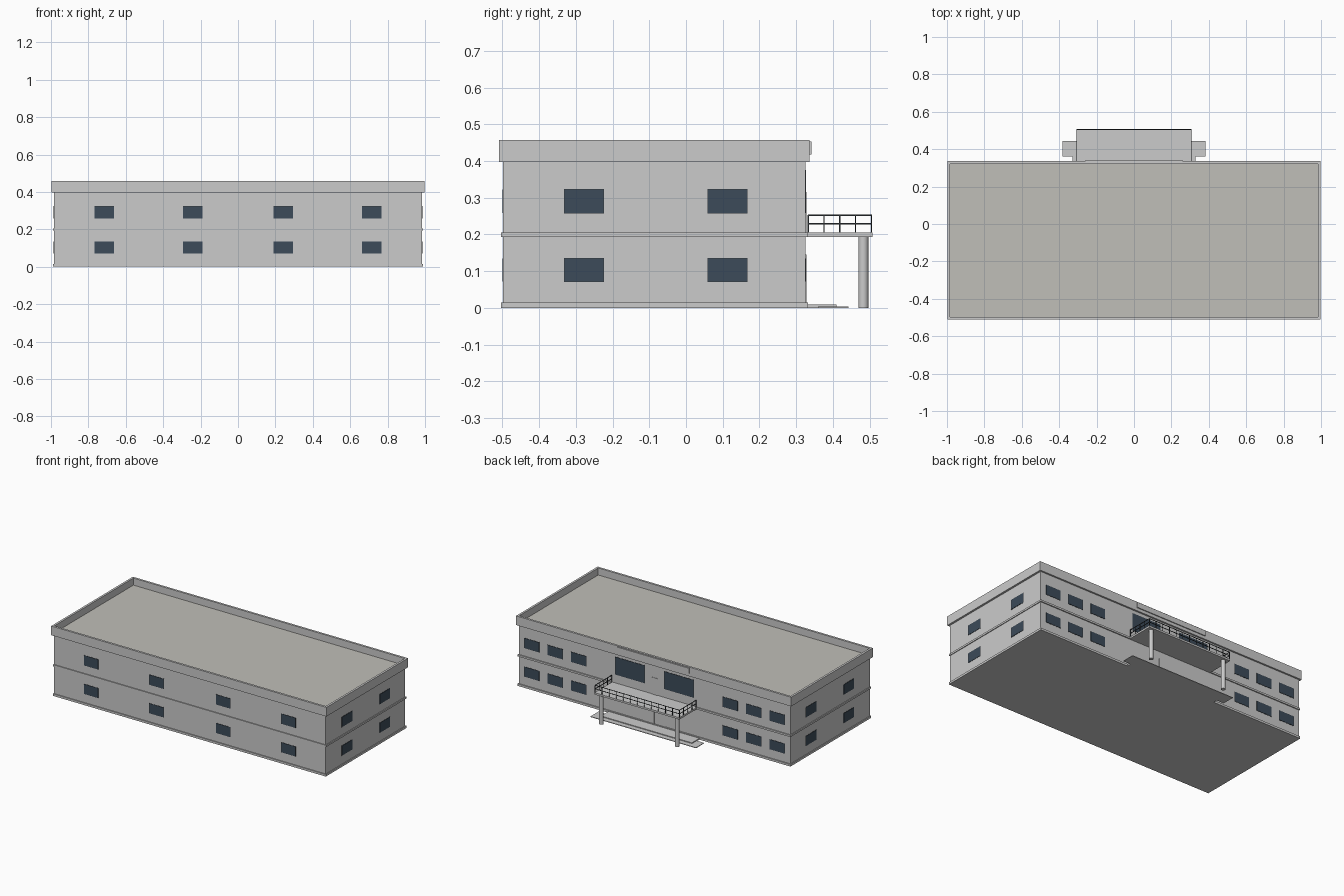
import bpy, bmesh
from mathutils import Matrix, Vector

if "Cube" in bpy.data.objects:
    bpy.data.objects.remove(bpy.data.objects["Cube"])


def mat(name, rgb):
    m = bpy.data.materials.new(name)
    m.diffuse_color = (*rgb, 1)
    m.use_nodes = True
    m.node_tree.nodes["Principled BSDF"].inputs["Base Color"].default_value = m.diffuse_color
    return m


GLASS = mat("glass_blue", (0.045, 0.07, 0.1))
ROOF = mat("roof_beige", (0.53, 0.52, 0.48))
DARK = mat("rail_dark", (0.03, 0.035, 0.04))


def boxes(name, spans, material=None):
    """One object made of boxes given as (x0, x1, y0, y1, z0, z1)."""
    bm = bmesh.new()
    for x0, x1, y0, y1, z0, z1 in spans:
        c = Vector((x0 + x1, y0 + y1, z0 + z1)) / 2
        s = Matrix.Diagonal((abs(x1 - x0), abs(y1 - y0), abs(z1 - z0), 1))
        bmesh.ops.create_cube(bm, size=1, matrix=Matrix.Translation(c) @ s)
    me = bpy.data.meshes.new(name)
    bm.to_mesh(me)
    bm.free()
    ob = bpy.data.objects.new(name, me)
    bpy.context.collection.objects.link(ob)
    if material:
        me.materials.append(material)
    return ob


# Main block, plinth and floor band
boxes("walls", [(-0.985, 0.985, -0.498, 0.325, 0.0, 0.4)])
boxes("plinth", [(-0.99, 0.99, -0.504, 0.332, 0.0, 0.014)])
boxes("floor_band", [(-0.99, 0.99, -0.504, 0.332, 0.193, 0.205)])

# Roof slab with coloured deck and parapet ring
X, YF, YB, T = 0.998, -0.51, 0.336, 0.014
boxes("roof_slab", [(-X, X, YF, YB, 0.398, 0.41)])
boxes("roof_deck", [(-X + T, X - T, YF + T, YB - T, 0.409, 0.412)], ROOF)
boxes("parapet", [(-X, X, YF, YF + T, 0.41, 0.458),
                  (-X, X, YB - T, YB, 0.41, 0.458),
                  (-X, -X + T, YF + T, YB - T, 0.41, 0.458),
                  (X - T, X, YF + T, YB - T, 0.41, 0.458)])
boxes("parapet_panel", [(-0.26, 0.26, 0.335, 0.342, 0.418, 0.453)])

# Window panes, with a thin dark frame behind each
panes = []
for z0, z1 in ((0.07, 0.136), (0.257, 0.324)):
    for s in (-1, 1):
        for x in (0.242, 0.715):                       # front wall
            panes.append(("y", s * x - 0.053, s * x + 0.053, -0.498, -1, z0, z1))
        for x in (0.55, 0.72, 0.89):                   # back wall
            panes.append(("y", s * x - 0.056, s * x + 0.056, 0.325, 1, z0, z1))
        for y in (-0.278, 0.113):                      # end walls
            panes.append(("x", y - 0.055, y + 0.055, s * 0.985, s, z0, z1))
for s in (-1, 1):                                      # large balcony windows
    panes.append(("y", s * 0.178 - 0.108, s * 0.178 + 0.108, 0.325, 1, 0.26, 0.377))


def pane_boxes(depth, inset):
    out = []
    for axis, a, b, p, d, z0, z1 in panes:
        lo, hi = sorted((p - d * 0.004, p + d * depth))
        a, b, z0, z1 = a + inset, b - inset, z0 + inset, z1 - inset
        out.append((a, b, lo, hi, z0, z1) if axis == "y" else (lo, hi, a, b, z0, z1))
    return out


boxes("window_frames", pane_boxes(0.001, 0), DARK)
boxes("window_glass", pane_boxes(0.002, 0.002), GLASS)

# Entrance and balcony doors
boxes("entrance_door", [(s * 0.001, s * 0.08, 0.32, 0.328, 0.009, 0.145) for s in (-1, 1)])
boxes("balcony_door", [(-0.022, 0.022, 0.32, 0.328, 0.205, 0.315)])

# Entrance steps
boxes("lower_step", [(-0.383, 0.383, 0.36, 0.443, 0.0, 0.004)])
boxes("upper_step", [(-0.33, 0.33, 0.325, 0.41, 0.0, 0.009)])

# Balcony slab and round columns
BX, BY = 0.308, 0.508
boxes("balcony_slab", [(-BX, BX, 0.325, BY, 0.193, 0.205)])
for s in (-1, 1):
    bpy.ops.mesh.primitive_cylinder_add(vertices=24, radius=0.0135, depth=0.193,
                                        location=(s * 0.275, 0.483, 0.0965))
    bpy.context.object.name = "balcony_column"
    bpy.ops.object.shade_smooth_by_angle()

# Balcony railing: posts and two rails
R, RX, RY = 0.0016, 0.306, 0.505
rail = []
for z in (0.229, 0.2525):
    rail.append((-RX, RX, RY - R, RY + R, z - R, z + R))
    for s in (-1, 1):
        rail.append((s * RX - R, s * RX + R, 0.332, RY, z - R, z + R))
posts = [(-RX + i * RX / 6, RY) for i in range(13)]
posts += [(s * RX, 0.333 + i * 0.043) for s in (-1, 1) for i in range(4)]
rail += [(x - R, x + R, y - R, y + R, 0.205, 0.2525) for x, y in posts]
boxes("balcony_railing", rail, DARK)
